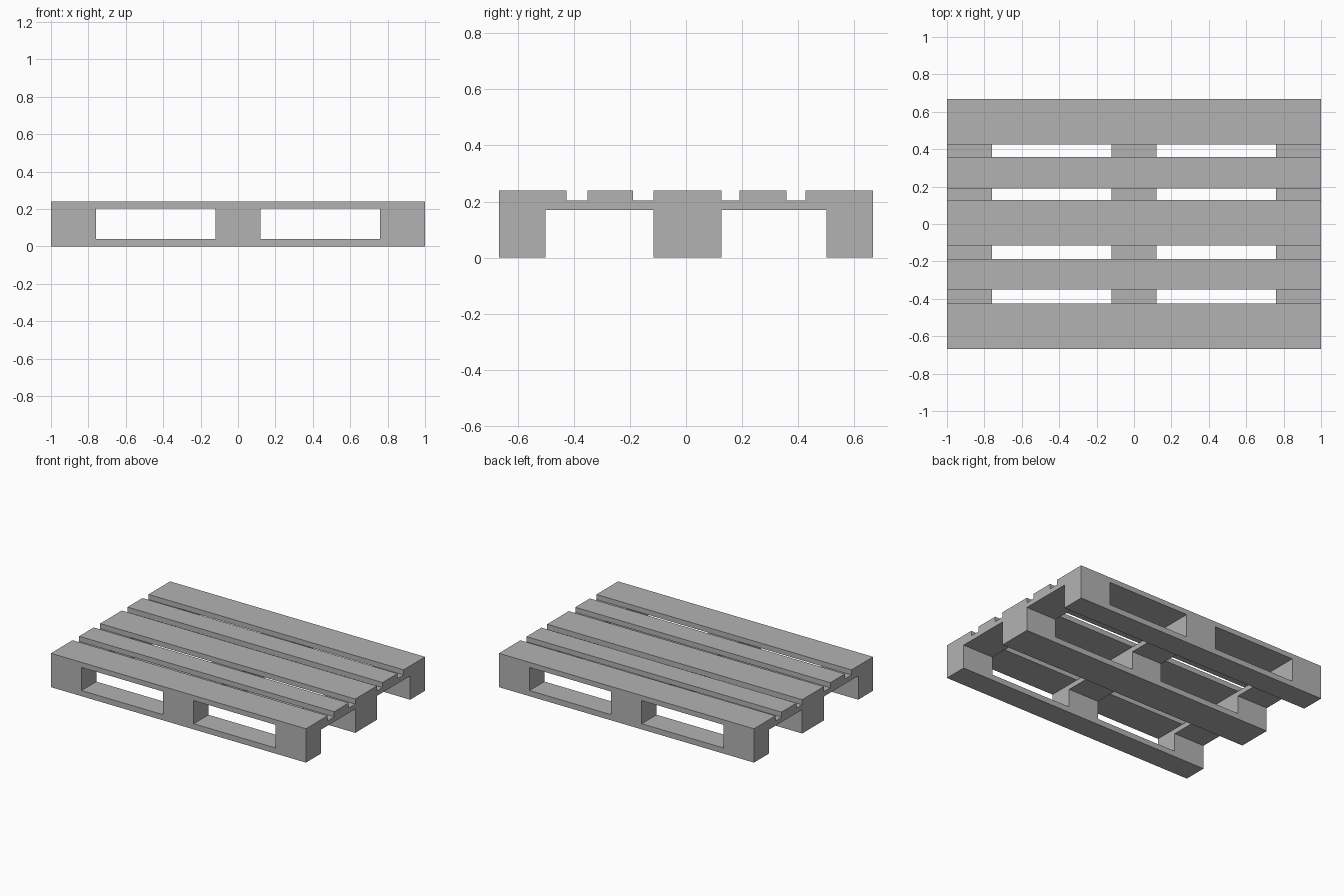
import bpy, bmesh
from mathutils import Matrix, Vector

if "Cube" in bpy.data.objects:
    bpy.data.objects.remove(bpy.data.objects["Cube"])

HALF_X = 1.0
Z_SKID, Z_CROSS, Z_DECK, Z_TOP = 0.04, 0.169, 0.204, 0.24


def box(name, x, y, z):
    """Box object from (min, max) pairs on each axis."""
    size = Vector((x[1] - x[0], y[1] - y[0], z[1] - z[0]))
    mid = Vector((sum(x) / 2, sum(y) / 2, sum(z) / 2))
    bm = bmesh.new()
    bmesh.ops.create_cube(bm, size=1, matrix=Matrix.Translation(mid) @ Matrix.Diagonal(size).to_4x4())
    mesh = bpy.data.meshes.new(name)
    bm.to_mesh(mesh)
    bm.free()
    ob = bpy.data.objects.new(name, mesh)
    bpy.context.collection.objects.link(ob)
    return ob


full_x = (-HALF_X, HALF_X)
columns = [(-1.0, -0.76), (-0.12, 0.12), (0.76, 1.0)]
rows = [(-0.667, -0.501), (-0.115, 0.127), (0.5, 0.667)]
decks = [(-0.667, -0.425), (-0.351, -0.188), (-0.115, 0.127), (0.191, 0.358), (0.426, 0.667)]
parts = []

# Cross boards under the deck
for x in columns:
    parts.append(box("cross_board", x, (-0.667, 0.667), (Z_CROSS, Z_DECK)))
# Deck boards
for y in decks:
    parts.append(box("deck_board", full_x, y, (Z_DECK, Z_TOP)))
# Spacer blocks and bottom skids
for y in rows:
    for x in columns:
        parts.append(box("block", x, y, (Z_SKID, Z_CROSS)))
    parts.append(box("skid", full_x, y, (0, Z_SKID)))

# Fuse the parts into one solid pallet
pallet = parts[0]
pallet.name = "pallet"
for part in parts[1:]:
    mod = pallet.modifiers.new("fuse", 'BOOLEAN')
    mod.operation, mod.solver, mod.object = 'UNION', 'EXACT', part
    part.hide_render = True
bpy.context.view_layer.update()
fused = bpy.data.meshes.new_from_object(pallet.evaluated_get(bpy.context.evaluated_depsgraph_get()))
pallet.modifiers.clear()
pallet.data = fused
for part in parts[1:]:
    bpy.data.objects.remove(part)

# Clean coplanar seams
bm = bmesh.new()
bm.from_mesh(fused)
bmesh.ops.remove_doubles(bm, verts=bm.verts, dist=1e-4)
bmesh.ops.dissolve_limit(bm, angle_limit=0.01, verts=bm.verts, edges=bm.edges)
bmesh.ops.recalc_face_normals(bm, faces=bm.faces)
bm.to_mesh(fused)
bm.free()

# Darker grey than the default
grey = bpy.data.materials.new("dark_grey")
grey.diffuse_color = (0.45, 0.45, 0.45, 1)
grey.use_nodes = True
grey.node_tree.nodes["Principled BSDF"].inputs["Base Color"].default_value = grey.diffuse_color
fused.materials.clear()
fused.materials.append(grey)
